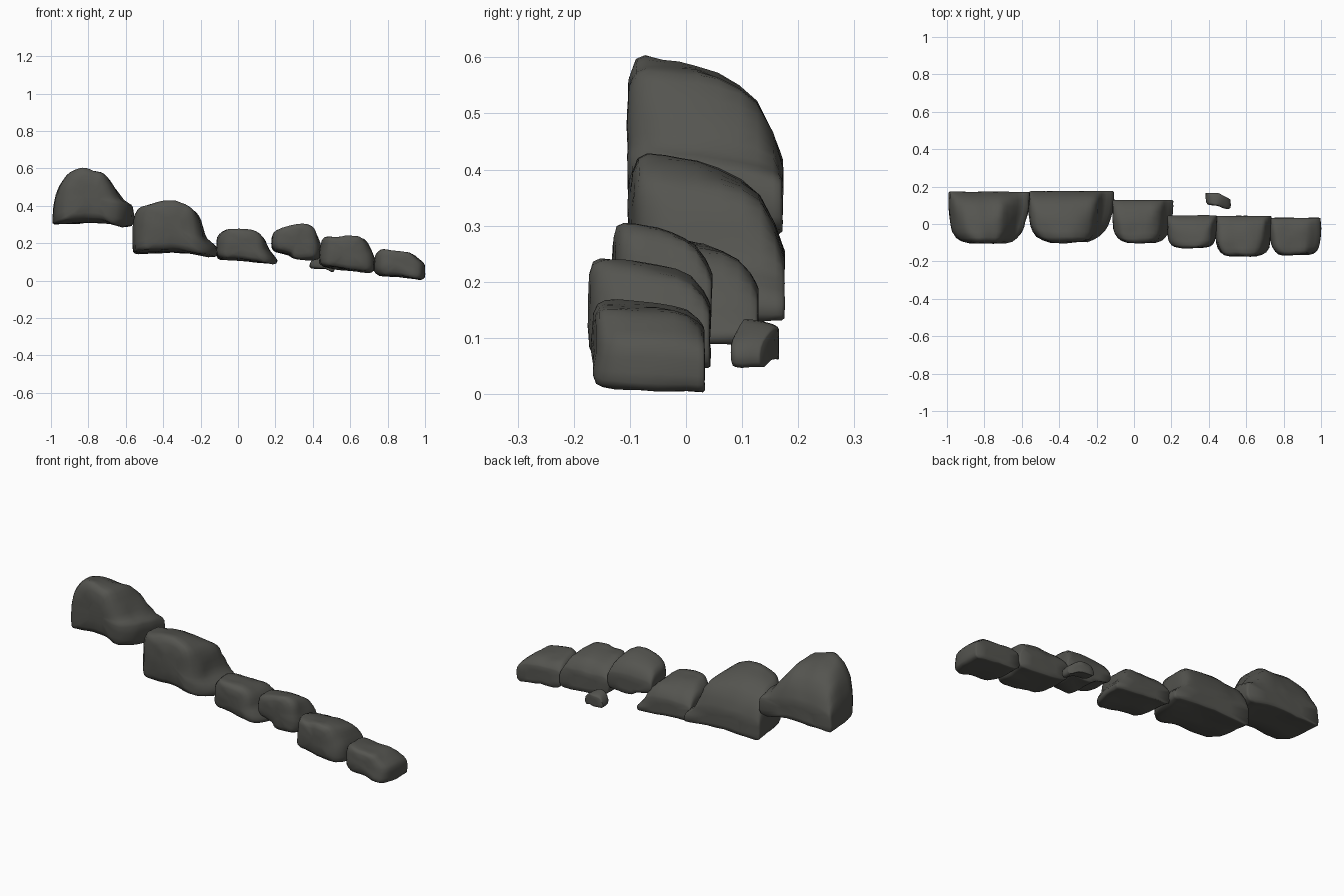
import bpy, bmesh, math
from mathutils import Vector, noise

if "Cube" in bpy.data.objects:
    bpy.data.objects.remove(bpy.data.objects["Cube"])

stone = bpy.data.materials.new("dark_stone")
stone.diffuse_color = (0.09, 0.09, 0.08, 1)
stone.use_nodes = True
stone.node_tree.nodes["Principled BSDF"].inputs["Base Color"].default_value = stone.diffuse_color

# depth fraction, width scale, height scale, share of the slope at the back
SECTIONS = [(0.0, .25, .40, 0), (.012, .50, .76, 0), (.05, .70, .95, 0),
            (.11, .82, 1.0, 0), (.22, .92, 1.0, .03), (.32, .96, 1.0, .06),
            (.44, .98, 1.0, .09), (.58, 1.0, 1.0, .17), (.72, 1.0, 1.0, .29),
            (.84, 1.0, 1.0, .44), (.94, 1.0, 1.0, .73), (.98, 1.0, 1.0, .92),
            (1.0, .975, .94, 1.0), (1.0, .5, .5, 1.0)]


def smooth_loop(pts, steps=3):
    """Closed curve passing through the outline points."""
    out, n = [], len(pts)
    for i in range(n):
        a, b, c, d = (Vector(pts[(i + k) % n]) for k in (-1, 0, 1, 2))
        m = min((c - b).length, (b - a).length, (d - c).length)
        t1, t2 = (c - a).normalized() * m, (d - b).normalized() * m
        for s in range(steps):
            t = s / steps
            out.append(b * (2*t**3 - 3*t**2 + 1) + t1 * (t**3 - 2*t*t + t)
                       + c * (3*t*t - 2*t**3) + t2 * (t**3 - t*t))
    return out


def rock(name, outline, y0, y1, back, tail=0.0, bend=0.0, rough=.008):
    """Loft a front outline backwards; 'back' is the height left at the rear,
    'tail' cuts the low right end away towards the front."""
    loop = smooth_loop(outline)
    xs, zs = [p.x for p in loop], [p.y for p in loop]
    cx, zb, h = (min(xs) + max(xs)) / 2, min(zs), max(zs) - min(zs)
    cz = zb + h / 2
    bm = bmesh.new()
    rings = []
    for t, sx, sz, f in SECTIONS:
        k = 1 - (1 - back) * f
        mid = (cz - zb) * k + zb
        ring = []
        for p in loop:
            low = 1 - (p.y - zb) / h
            # lower the top towards the rear, half clipped and half squashed
            z = (min(p.y, zb + h * k) + zb + (p.y - zb) * k) / 2
            z = mid + (z - mid) * sz
            # the underside rises a little at the front
            z += .07 * h * low * low * max(0, 1 - t / .4)
            w = sx * (1 - tail * low * (1 - t) ** 2 if p.x > cx else 1)
            x = cx + (p.x - cx) * w
            y = y0 + (y1 - y0) * t - bend * max(0, x - cx)
            v = Vector((x, y, z))
            d = noise.noise_vector(v * 10) * rough
            d += noise.noise_vector(v * 24) * rough * .4
            v += Vector((d.x, d.y * (1 - .7 * t), d.z))
            v.z = max(v.z, 0)
            ring.append(bm.verts.new(v))
        rings.append(ring)
    n = len(loop)
    for a, b in zip(rings, rings[1:]):
        for i in range(n):
            j = (i + 1) % n
            bm.faces.new((a[i], a[j], b[j], b[i]))
    bm.faces.new(rings[0])
    bm.faces.new(rings[-1])
    bmesh.ops.recalc_face_normals(bm, faces=bm.faces)
    me = bpy.data.meshes.new(name)
    bm.to_mesh(me)
    bm.free()
    me.materials.append(stone)
    ob = bpy.data.objects.new(name, me)
    bpy.context.collection.objects.link(ob)
    bpy.ops.object.select_all(action='DESELECT')
    ob.select_set(True)
    bpy.context.view_layer.objects.active = ob
    bpy.ops.object.shade_smooth_by_angle(angle=math.radians(85))


# two tall rocks with a low tail on the right
rock("tall_rock_left",
     [(-.99, .32), (-.95, .307), (-.82, .315), (-.68, .305), (-.565, .292),
      (-.56, .40), (-.61, .44), (-.66, .51), (-.715, .575), (-.77, .59),
      (-.84, .605), (-.90, .585), (-.955, .52), (-.985, .44)],
     -.105, .172, .42, .3)
rock("tall_rock_right",
     [(-.56, .17), (-.53, .150), (-.40, .157), (-.25, .145), (-.115, .130),
      (-.113, .185), (-.165, .24), (-.195, .33), (-.235, .39), (-.31, .425),
      (-.39, .432), (-.47, .415), (-.54, .385), (-.56, .29)],
     -.10, .175, .42, .3)

# middle rocks
rock("middle_rock_low",
     [(-.112, .135), (-.08, .115), (.05, .107), (.20, .087), (.213, .11),
      (.17, .17), (.14, .235), (.09, .265), (.0, .28), (-.07, .273),
      (-.11, .24), (-.115, .18)], -.10, .128, .55, .25)
rock("middle_rock_high",
     [(.18, .20), (.20, .165), (.27, .145), (.30, .12), (.36, .11),
      (.43, .12), (.445, .17), (.432, .23), (.41, .28), (.37, .30),
      (.33, .303), (.25, .29), (.19, .26)], -.13, .045, .55)

# low rocks on the right
rock("low_rock_inner",
     [(.437, .10), (.46, .078), (.55, .062), (.70, .045), (.73, .06),
      (.73, .12), (.71, .18), (.68, .225), (.60, .242), (.53, .235),
      (.46, .232), (.44, .18)], -.174, .043, .6)
rock("low_rock_end",
     [(.73, .055), (.76, .030), (.85, .023), (.97, .004), (.997, .02),
      (.997, .085), (.96, .125), (.92, .15), (.84, .162), (.77, .168),
      (.738, .145), (.728, .10)], -.166, .033, .7)

# small curved stone behind
rock("small_stone",
     [(.383, .075), (.42, .062), (.47, .060), (.507, .048), (.512, .085),
      (.48, .112), (.44, .130), (.40, .118)], .10, .165, .85, 0, .5, .006)
